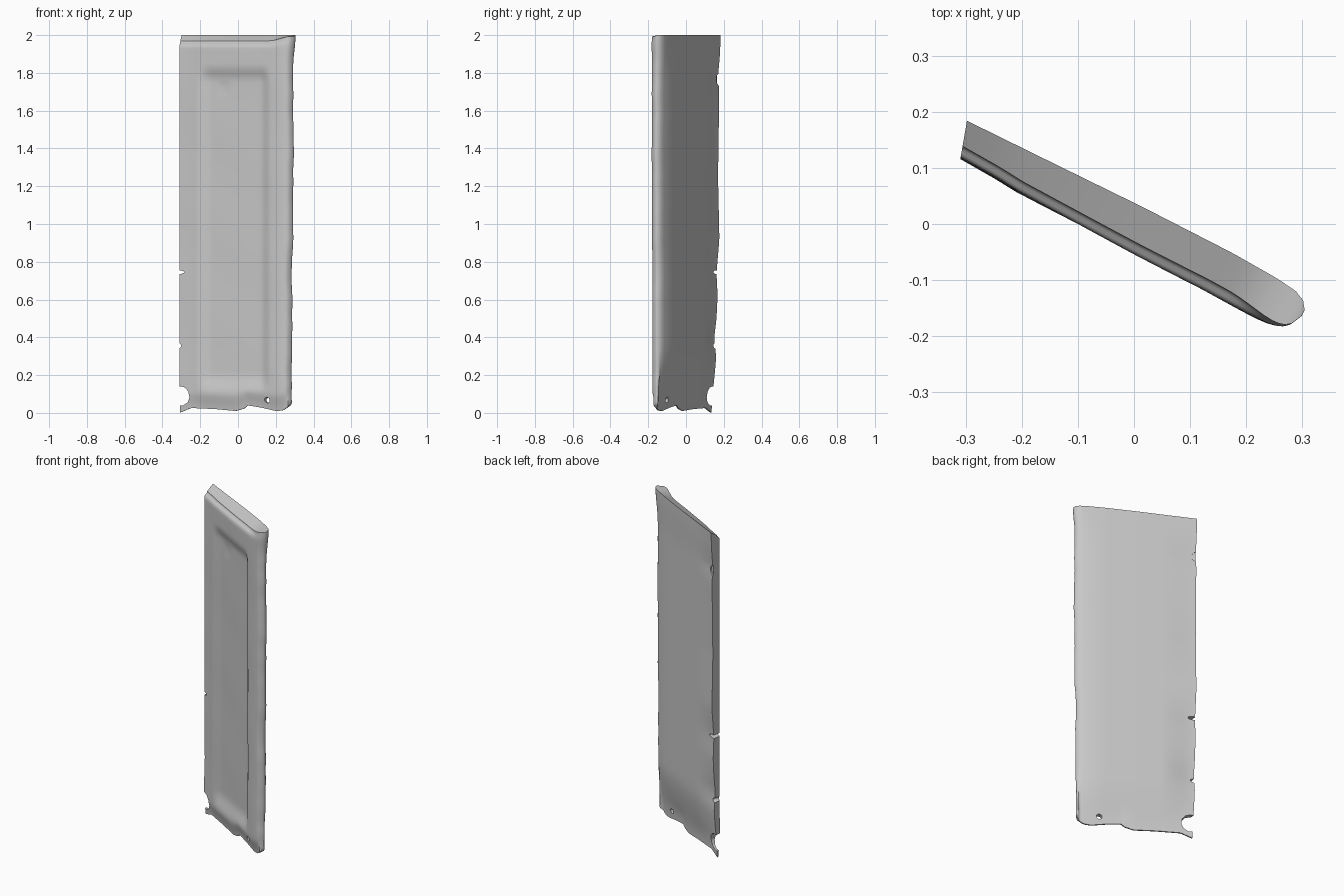
import bpy, bmesh, math
from mathutils import Matrix, Vector

if "Cube" in bpy.data.objects:
    bpy.data.objects.remove(bpy.data.objects["Cube"])

# Worn grey paint
grey = bpy.data.materials.new("worn_grey")
grey.use_nodes = True
COLOUR = (0.58, 0.58, 0.58, 1)
grey.diffuse_color = COLOUR
grey.node_tree.nodes["Principled BSDF"].inputs["Base Color"].default_value = COLOUR

# Panel runs along U, its back faces along N
U, N = Vector((0.89, -0.456, 0)), Vector((0.456, 0.89, 0))


def place(u, n, z):
    return U * u + N * n + Vector((0, 0, z))


def lerp(table, t):
    if t <= table[0][0]:
        return table[0][1]
    for (a, va), (b, vb) in zip(table, table[1:]):
        if t <= b:
            return va + (vb - va) * (t - a) / (b - a)
    return table[-1][1]


def smooth(a, b, t):
    t = max(0, min(1, (t - a) / (b - a)))
    return t * t * (3 - 2 * t)


# Profiles across the panel and along its worn edges
FRONT = [(-0.335, -0.037), (-0.26, -0.040), (-0.21, -0.044), (0.03, -0.047), (0.16, -0.047),
         (0.25, -0.050), (0.29, -0.050), (0.315, -0.045), (0.328, -0.034), (0.337, -0.014)]
BACK = [(-0.335, 0.028), (0, 0.034), (0.18, 0.034), (0.27, 0.030), (0.308, 0.025),
        (0.327, 0.016), (0.337, 0.002)]
BOTTOM = [(-0.335, 0.002), (-0.31, 0.01), (-0.27, 0.026), (-0.12, 0.02), (0, 0.01), (0.05, 0.024),
          (0.07, 0.04), (0.15, 0.028), (0.24, 0.010), (0.29, 0.013), (0.32, 0.03), (0.337, 0.05)]
RIGHT = [(0, -0.014), (0.3, -0.013), (0.5, -0.009), (0.75, -0.014), (0.9, -0.006), (1.0, -0.003),
         (1.15, -0.007), (1.35, -0.001), (1.6, -0.005), (1.85, -0.006), (1.93, 0), (2, 0.002)]
BACK_LEFT = [(0, -0.022), (0.3, -0.022), (0.39, -0.034), (0.5, -0.022), (0.62, -0.016),
             (0.74, -0.022), (0.92, -0.007), (1.25, -0.014), (1.45, -0.011), (1.7, -0.008),
             (1.78, -0.014), (1.9, -0.004), (2, 0)]


def recess(u, z):
    across = smooth(-0.225, -0.15, u) * (1 - smooth(0.16, 0.21, u))
    up = smooth(0.09, 0.21, z) * (1 - smooth(1.76, 1.84, z))
    return 0.019 * across * up


def point(u, z, back):
    left = 1 - smooth(-0.335, -0.15, u)
    right = smooth(0.2, 0.337, u)
    height = z + lerp(BOTTOM, u) * (1 - smooth(0, 0.2, z))
    if back:
        n = lerp(BACK, u) + lerp(BACK_LEFT, z) * left
        # The back flares slightly toward the top edge
        n -= (0.004 * (1 - left) + 0.006 * right) * (1 - smooth(1.75, 1.98, z))
        pinch = 1 - smooth(-0.02, 0.36, z)
    else:
        n = lerp(FRONT, u) + recess(u, z)
        n += 0.0015 * math.sin(9 * u + 5.3 * z) * math.sin(7 * z + 1)
        # Small dent near the top of the recess
        n += 0.006 * math.exp(-((u + 0.075) / 0.03) ** 2 - ((z - 1.73) / 0.015) ** 2)
        pinch = 1 - smooth(-0.01, 0.1, z)
        # The front rolls over at the top and rises to the back edge
        roll = smooth(1.94, 2.0, z) * (1 - 0.8 * right)
        n += 0.02 * roll
        height -= 0.03 * roll
    # Front and back close together along the bottom edge
    n += ((-0.019 if back else -0.026) - n) * pinch * (1 - smooth(0.315, 0.337, u))
    shift = lerp(RIGHT, z) * right
    shift += 0.001 * (math.sin(23 * z) + math.sin(41 * z + 2)) * right
    shift += (0.007 - 0.31 * (n + 0.039)) * left
    return place(u + shift, n, height)


# Door panel: matching front and back sheets closed around the rim
us = [-0.335 + 0.0175 * i for i in range(36)] + [0.295, 0.308, 0.318, 0.327, 0.333, 0.337]
zs = [0, 0.02, 0.045] + [0.07 + 0.02 * i for i in range(10)] + [0.29 + 0.04 * i for i in range(37)]
zs += [1.75 + 0.02 * i for i in range(11)] + [1.965, 1.978, 1.99, 1.997, 2.0]
bm = bmesh.new()
sheets = [[[bm.verts.new(point(u, z, back)) for u in us] for z in zs] for back in (False, True)]
front, back = sheets
rows, cols = len(zs), len(us)
for j in range(rows - 1):
    for i in range(cols - 1):
        for s in sheets:
            bm.faces.new((s[j][i], s[j][i + 1], s[j + 1][i + 1], s[j + 1][i]))
    for i in (0, cols - 1):
        bm.faces.new((front[j][i], front[j + 1][i], back[j + 1][i], back[j][i]))
for j in (0, rows - 1):
    for i in range(cols - 1):
        bm.faces.new((front[j][i], front[j][i + 1], back[j][i + 1], back[j][i]))
bmesh.ops.recalc_face_normals(bm, faces=bm.faces)
mesh = bpy.data.meshes.new("door_panel")
bm.to_mesh(mesh)
bm.free()
mesh.materials.append(grey)
panel = bpy.data.objects.new("door_panel", mesh)
bpy.context.collection.objects.link(panel)

# Tears and holes: (u, z, half width, half height, n centre, depth)
TEARS = [(-0.325, 0.09, 0.056, 0.052, 0, 0.3), (-0.335, 0.745, 0.036, 0.010, 0, 0.3),
         (-0.34, 0.355, 0.022, 0.014, 0, 0.3), (-0.35, 1.765, 0.03, 0.03, 0.04, 0.06),
         (0.193, 0.068, 0.016, 0.015, 0, 0.3), (-0.35, 0.21, 0.018, 0.02, 0.04, 0.06)]
axes = Matrix((U, Vector((0, 0, 1)), -N)).transposed().to_4x4()
bm = bmesh.new()
for u, z, w, h, n, depth in TEARS:
    matrix = Matrix.Translation(place(u, n, z)) @ axes @ Matrix.Diagonal((w, h, 1, 1))
    bmesh.ops.create_cone(bm, cap_ends=True, segments=11, radius1=1, radius2=1,
                          depth=depth, matrix=matrix)
bmesh.ops.recalc_face_normals(bm, faces=bm.faces)
cut_mesh = bpy.data.meshes.new("tear_cutter")
bm.to_mesh(cut_mesh)
bm.free()
cut_mesh.materials.append(grey)
cutter = bpy.data.objects.new("tear_cutter", cut_mesh)
cutter.hide_render = True
bpy.context.collection.objects.link(cutter)

cut = panel.modifiers.new("tears", 'BOOLEAN')
cut.operation = 'DIFFERENCE'
cut.solver = 'EXACT'
cut.object = cutter
bpy.ops.object.select_all(action='DESELECT')
panel.select_set(True)
bpy.context.view_layer.objects.active = panel
bpy.ops.object.modifier_apply(modifier=cut.name)
bpy.data.objects.remove(cutter)
bpy.ops.object.shade_smooth_by_angle(angle=math.radians(50))
